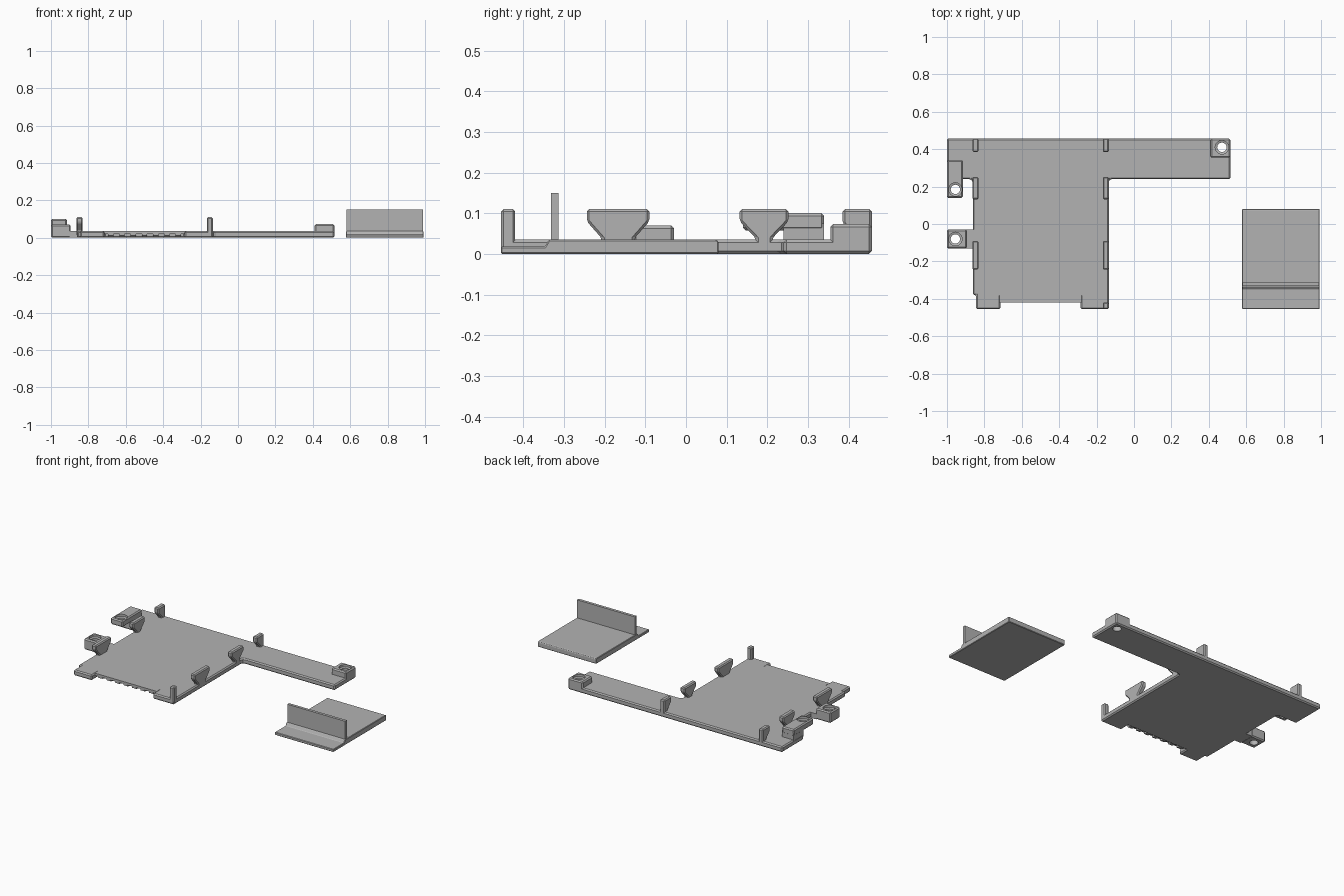
import bpy, bmesh
from mathutils import Vector

cube = bpy.data.objects.get("Cube")
if cube:
    bpy.data.objects.remove(cube, do_unlink=True)

grey = bpy.data.materials.new("plain grey")
grey.use_nodes = True
grey.diffuse_color = (0.45, 0.45, 0.45, 1)
grey.node_tree.nodes["Principled BSDF"].inputs["Base Color"].default_value = (0.45, 0.45, 0.45, 1)


def finish(name, bm, bevel=0):
    bmesh.ops.recalc_face_normals(bm, faces=bm.faces[:])
    mesh = bpy.data.meshes.new(name)
    bm.to_mesh(mesh)
    bm.free()
    mesh.materials.append(grey)
    ob = bpy.data.objects.new(name, mesh)
    bpy.context.collection.objects.link(ob)
    if bevel:
        mod = ob.modifiers.new("edge_chamfer", "BEVEL")
        mod.width = bevel
        mod.segments = 1
        mod.limit_method = "ANGLE"
    return ob


def prism(name, pts, lo, hi, axis="z", bevel=0):
    """Extrude an outline along z (x, y points) or along x (y, z points)."""
    bm = bmesh.new()
    place = (lambda a, b: (a, b, lo)) if axis == "z" else (lambda a, b: (lo, a, b))
    face = bm.faces.new([bm.verts.new(place(a, b)) for a, b in pts])
    step = Vector((0, 0, hi - lo)) if axis == "z" else Vector((hi - lo, 0, 0))
    ext = bmesh.ops.extrude_face_region(bm, geom=[face])
    moved = [g for g in ext["geom"] if isinstance(g, bmesh.types.BMVert)]
    bmesh.ops.translate(bm, verts=moved, vec=step)
    return finish(name, bm, bevel)


def box(name, x0, x1, y0, y1, z0, z1, bevel=0):
    return prism(name, [(x0, y0), (x1, y0), (x1, y1), (x0, y1)], z0, z1, bevel=bevel)


T = 0.035          # plate thickness
FRONT, BACK = -0.455, 0.457
LEDGE = -0.42      # front edge of the notch

# Main plate: body with a long side arm and a stepped edge
body = prism("main_plate", [
    (-0.845, FRONT), (-0.715, FRONT), (-0.715, -0.39), (-0.285, -0.39),
    (-0.285, FRONT), (-0.135, FRONT), (-0.135, 0.23), (-0.125, 0.24),
    (0.515, 0.24), (0.515, BACK), (-1, BACK), (-1, 0.24), (-0.875, 0.24),
    (-0.862, 0.228), (-0.862, -0.38), (-0.845, -0.38)], 0, T, bevel=0.007)

# Thin lip above the front notch with a row of small ribs beneath
box("front_lip", -0.72, -0.28, LEDGE, -0.38, 0.02, T)
for i in range(7):
    x = -0.68 + i * 0.06
    prism("lip_rib", [(-0.385, 0.003), (LEDGE, 0.012), (LEDGE, 0.022), (-0.385, 0.022)],
          x - 0.014, x + 0.014, "x")

# Screw bosses
tab = box("side_screw_tab", -1, -0.895, -0.13, -0.03, 0, 0.07, 0.007)
box("side_tab_web", -0.90, -0.855, -0.13, -0.03, 0, T)
raised = box("raised_screw_boss", -1, -0.915, 0.14, 0.34, 0.058, 0.10, 0.007)
box("raised_boss_foot", -0.999, -0.916, 0.24, 0.339, 0.02, 0.075)
end = box("arm_end_boss", 0.41, 0.515, 0.355, BACK, 0.005, 0.073, 0.007)

# Countersunk screw holes
drills = []
for x, y, top, targets in ((-0.955, -0.08, 0.07, [tab]),
                           (-0.955, 0.185, 0.10, [raised]),
                           (0.47, 0.41, 0.073, [end, body])):
    bm = bmesh.new()
    rings = []
    for r, z in ((0.025, -0.05), (0.025, top - 0.018), (0.036, top - 0.014), (0.036, top + 0.05)):
        made = bmesh.ops.create_circle(bm, segments=24, radius=r)["verts"]
        bmesh.ops.translate(bm, verts=made, vec=(x, y, z))
        rings.append(made)
    for a, b in zip(rings, rings[1:]):
        for i in range(24):
            j = (i + 1) % 24
            bm.faces.new((a[i], a[j], b[j], b[i]))
    bm.faces.new(rings[0])
    bm.faces.new(rings[-1])
    drill = finish("hole_cutter", bm)
    drill.hide_render = True
    drills.append(drill)
    for ob in targets:
        cut = ob.modifiers.new("screw_hole", "BOOLEAN")
        cut.operation = "DIFFERENCE"
        cut.solver = "EXACT"
        cut.object = drill

# Bake the cut parts, then discard the cutters
graph = bpy.context.evaluated_depsgraph_get()
for ob in (tab, raised, end, body):
    baked = bpy.data.meshes.new_from_object(ob.evaluated_get(graph))
    ob.modifiers.clear()
    ob.data = baked
for drill in drills:
    bpy.data.objects.remove(drill, do_unlink=True)


def clip(name, x, y, half, foot):
    """Wide-headed clip with a narrow foot, standing on the plate edge."""
    prism(name, [(y - foot, 0.01), (y + foot, 0.01), (y + foot, 0.038), (y + half, 0.08),
                 (y + half, 0.11), (y - half, 0.11), (y - half, 0.08), (y - foot, 0.038)],
          x - 0.016, x + 0.016, "x", 0.006)


# Clips along both long edges of the body, plus the back hooks
for x in (-0.848, -0.151):
    clip("side_clip", x, -0.167, 0.077, 0.04)
    clip("side_clip", x, 0.192, 0.06, 0.02)
    prism("back_hook", [(BACK, 0.01), (BACK, 0.11), (0.385, 0.11), (0.385, 0.075),
                        (0.42, 0.038), (0.42, 0.01)], x - 0.016, x + 0.016, "x", 0.006)
box("front_corner_post", -0.167, -0.135, FRONT, LEDGE, 0.01, 0.11, 0.006)

# Separate cover: thin front flange, thicker rear slab and an upright wall
X0, X1 = 0.578, 0.993
prism("cover_plate", [(FRONT, 0), (0.08, 0), (0.08, 0.03), (0.075, T), (-0.31, T),
                      (-0.337, T), (-0.347, 0.018), (FRONT, 0.018)], X0, X1, "x", 0.003)
box("cover_wall", X0 + 0.003, X1 - 0.003, -0.332, -0.314, 0.03, 0.15)
